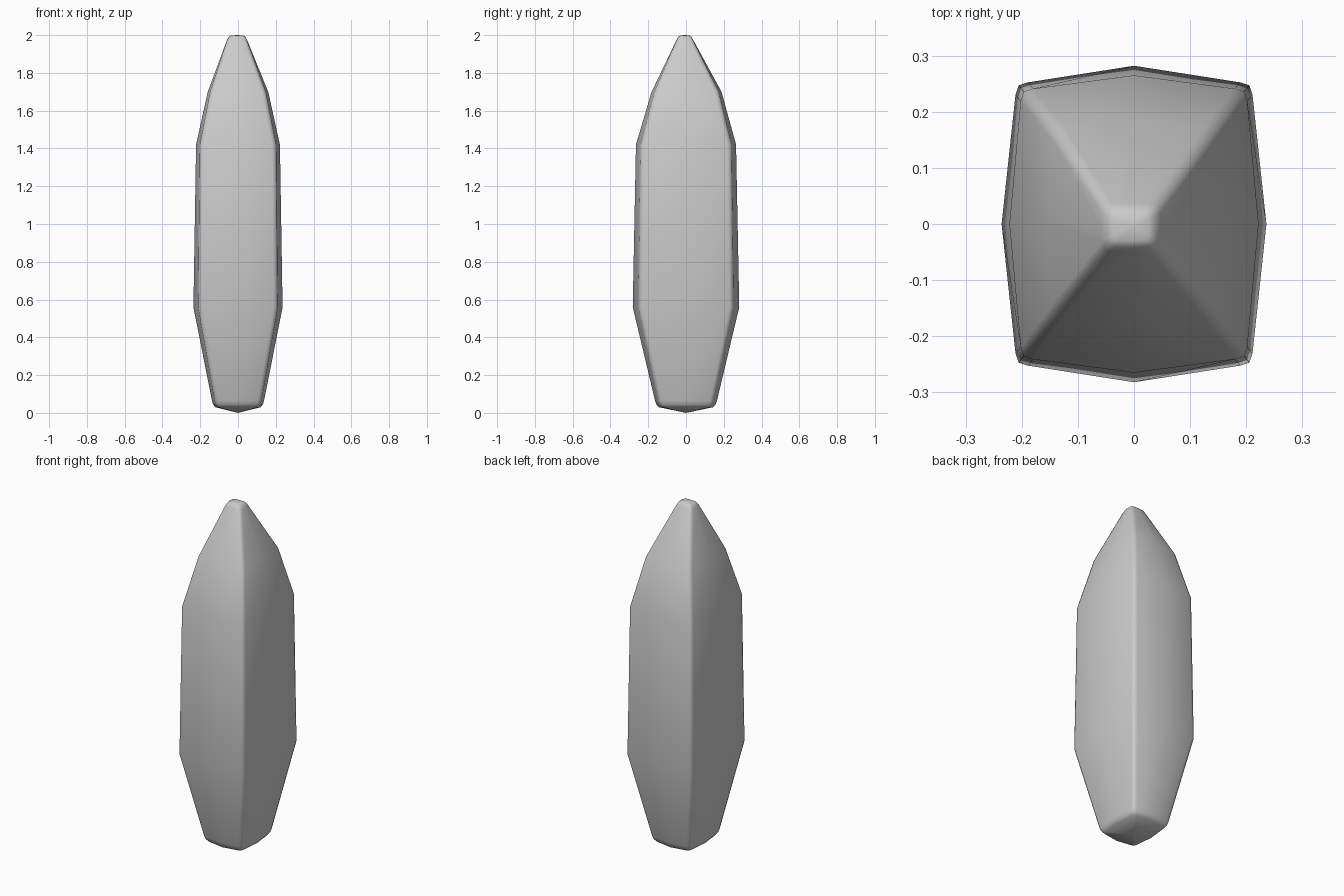
import bpy, bmesh

cube = bpy.data.objects.get("Cube")
if cube:
    bpy.data.objects.remove(cube, do_unlink=True)

# Plain grey finish
grey = bpy.data.materials.new("light_grey")
grey.use_nodes = True
colour = (0.6, 0.6, 0.6, 1)
grey.diffuse_color = colour
grey.node_tree.nodes["Principled BSDF"].inputs["Base Color"].default_value = colour


def section(bm, z, mid_x, mid_y, corner, cut, ox=0.0, oy=0.0):
    """Bulged rectangle with chamfered corners, drawn anticlockwise."""
    cx, cy = mid_x * corner, mid_y * corner
    quarter = [(mid_x, 0), (cx, cy - cut), (cx - cut * .25, cy - cut * .25), (cx - cut, cy)]
    ring = []
    for sx, sy in ((1, 1), (-1, 1), (-1, -1), (1, -1)):
        pts = quarter + [(0, mid_y)]
        if sx * sy < 0:
            pts.reverse()
        ring += [(sx * x + ox, sy * y + oy, z) for x, y in pts[:-1]]
    return [bm.verts.new(p) for p in ring]


# Body sections: height, half width, half depth, corner ratio, chamfer, offset
SECTIONS = [
    (0.03, .120, .143, .90, .020),
    (0.045, .132, .157, .90, .020),
    (0.065, .138, .164, .90, .020),
    (0.56, .236, .282, .895, .022),
    (1.42, .222, .265, .91, .022),
    (1.70, .160, .185, .92, .022, 0, .003),
    (1.975, .053, .044, .97, .018, -.005, -.006),
    (1.992, .043, .034, .97, .014, -.005, -.006),
    (1.998, .032, .024, .97, .010, -.005, -.006),
]

bm = bmesh.new()
rings = [section(bm, *s) for s in SECTIONS]
for low, high in zip(rings, rings[1:]):
    n = len(low)
    for i in range(n):
        j = (i + 1) % n
        bm.faces.new((low[i], low[j], high[j], high[i]))

# Shallow pointed base and slightly domed tip
for ring, tip in ((rings[0], (0, 0, 0)), (rings[-1], (-.005, -.006, 2.0))):
    centre = bm.verts.new(tip)
    for i, v in enumerate(ring):
        bm.faces.new((v, ring[(i + 1) % len(ring)], centre))

bmesh.ops.recalc_face_normals(bm, faces=bm.faces)
for face in bm.faces:
    face.smooth = True
mesh = bpy.data.meshes.new("tapered_body")
bm.to_mesh(mesh)
bm.free()
mesh.materials.append(grey)
body = bpy.data.objects.new("tapered_body", mesh)
bpy.context.collection.objects.link(body)
